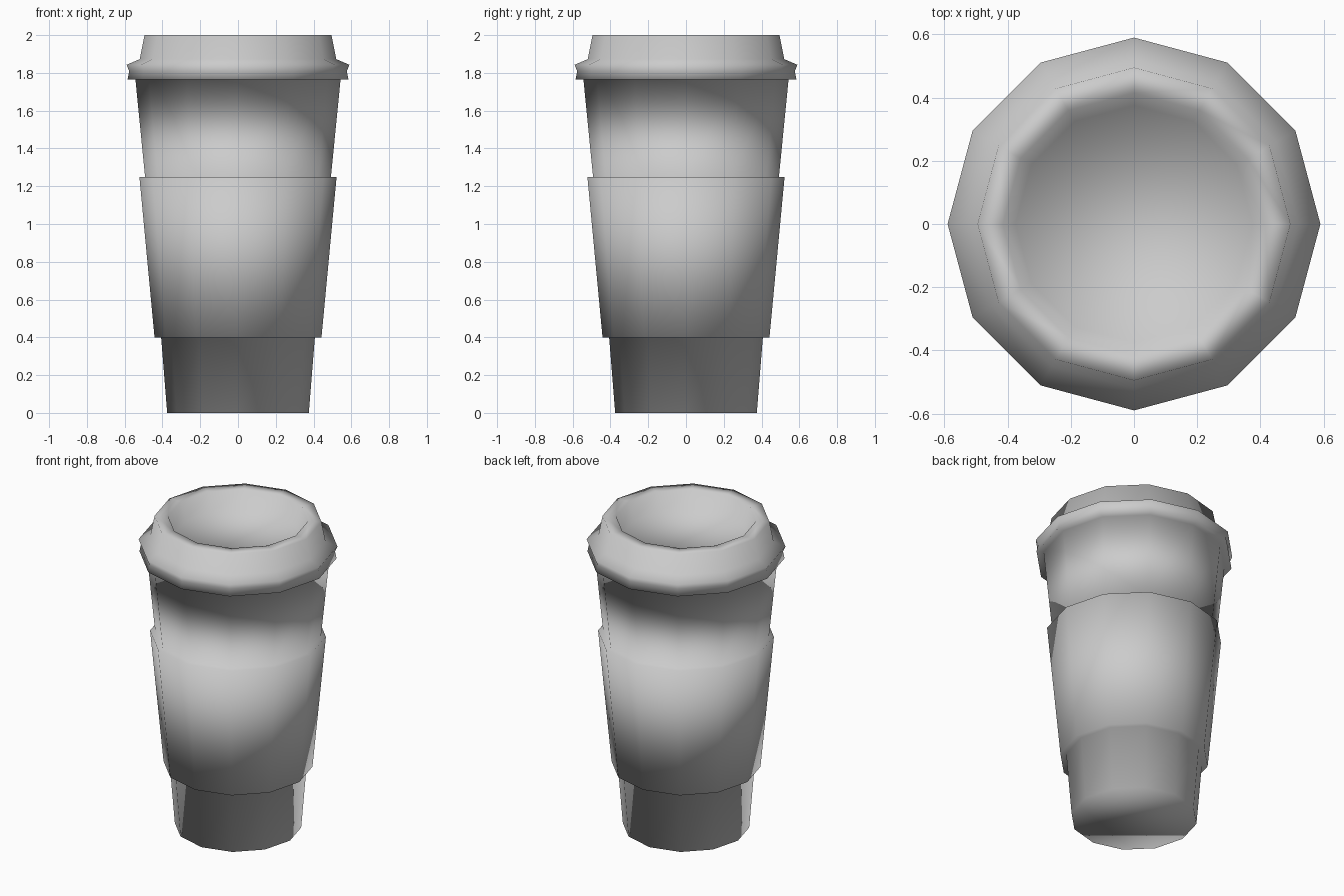
import bpy, bmesh, math

if "Cube" in bpy.data.objects:
    bpy.data.objects.remove(bpy.data.objects["Cube"])

SIDES = 12


def revolve(name, profile):
    """Spin a radius/height profile into one closed, smooth 12-sided shell."""
    bm = bmesh.new()
    rings = []
    for r, z in profile:
        rings.append([bm.verts.new((r * math.cos(math.tau * i / SIDES),
                                    r * math.sin(math.tau * i / SIDES), z))
                      for i in range(SIDES)])
    for low, high in zip(rings, rings[1:]):
        for i in range(SIDES):
            j = (i + 1) % SIDES
            bm.faces.new((low[i], low[j], high[j], high[i]))
    bm.faces.new(rings[0][::-1])
    bm.faces.new(rings[-1])
    for f in bm.faces:
        f.smooth = True
    mesh = bpy.data.meshes.new(name)
    bm.to_mesh(mesh)
    bm.free()
    obj = bpy.data.objects.new(name, mesh)
    bpy.context.collection.objects.link(obj)
    return obj


# Lower cup, grip sleeve, upper cup, lid brim and recessed lid top
cup_base = [(0.375, 0.0), (0.407, 0.4)]
sleeve = [(0.442, 0.4), (0.522, 1.25)]
cup_top = [(0.492, 1.25), (0.543, 1.765)]
lid_brim = [(0.585, 1.765), (0.576, 1.81), (0.59, 1.843), (0.52, 1.873)]
lid_top = [(0.495, 2.0), (0.415, 2.0), (0.375, 1.89)]

revolve("takeaway_cup", cup_base + sleeve + cup_top + lid_brim + lid_top)
